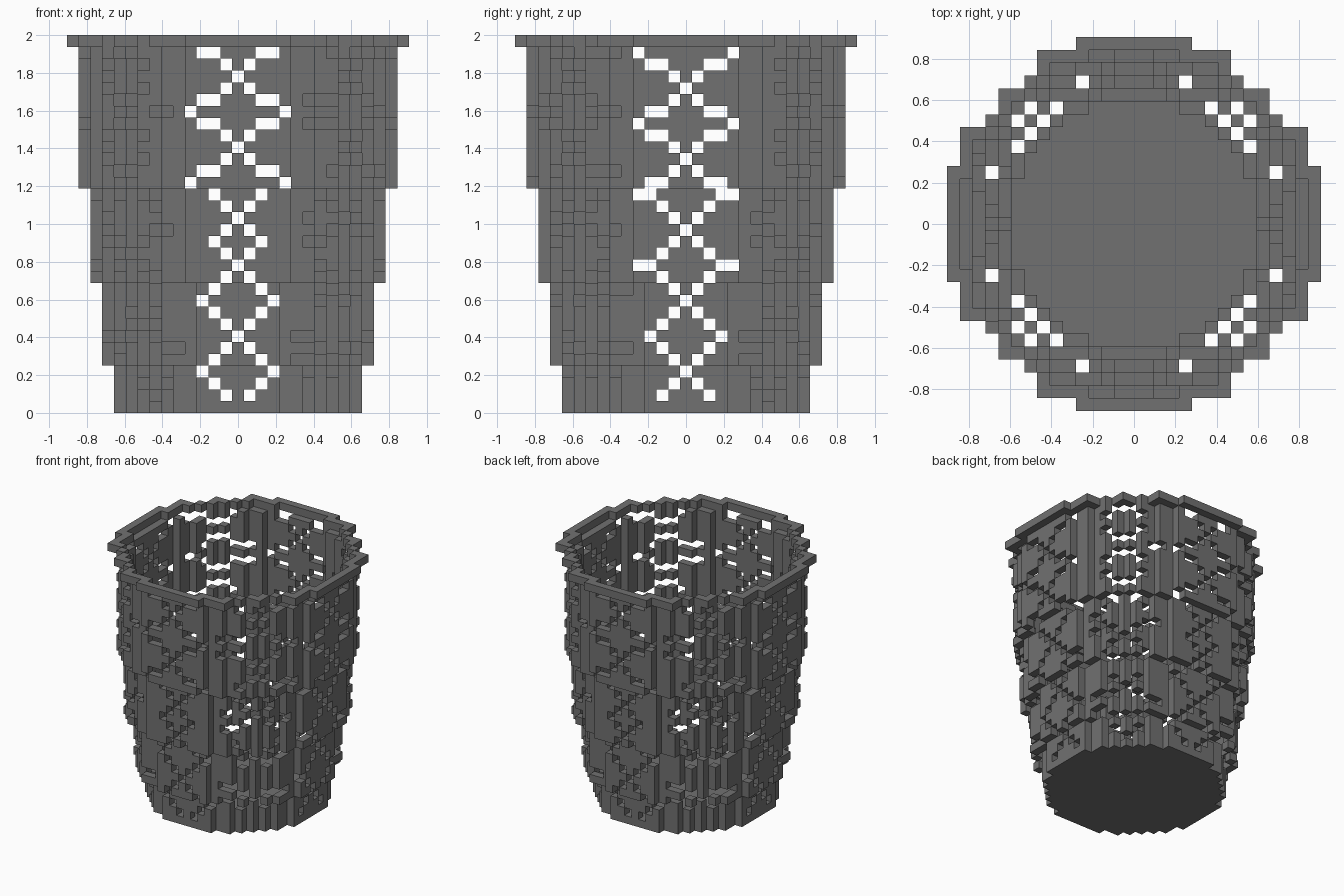
import bpy
import bmesh
import math

cube = bpy.data.objects.get("Cube")
if cube:
    bpy.data.objects.remove(cube, do_unlink=True)

V = 2 / 32              # edge of one block
HALF = 15
STEP = 0.0975           # angular pitch of the lattice
QUARTER = math.pi / 2

grey = bpy.data.materials.new("dark_grey")
grey.use_nodes = True
GREY = (0.165, 0.165, 0.165, 1)
grey.diffuse_color = GREY
grey.node_tree.nodes["Principled BSDF"].inputs["Base Color"].default_value = GREY

# Part name: (first layer, end layer, inner radius, outer radius), in blocks
BANDS = {
    "base_floor": (0, 1, 0, 10.5),
    "lower_wall": (1, 4, 9.7, 10.5),
    "lower_middle_wall": (4, 11, 10.76, 11.68),
    "upper_middle_wall": (11, 19, 11.7, 12.81),
    "upper_wall": (19, 31, 12.85, 13.7),
    "rim": (31, 32, 13.43, 14.8),
}
# Blocks left out at the rounded corners, as (short side, long side)
GAPS = {(4, 11), (6, 9), (7, 8), (8, 9), (8, 12), (9, 11)}


def crossing(z, k, phase):
    """True on two slots that rise and fall one layer per step k."""
    return (z - k - phase) % 6 == 0 or (z + k - phase) % 6 == 0


def is_lattice_hole(x, y, z):
    """Crossing diagonal slots around the wall, in step on opposite sides."""
    angle = math.atan2(y, x)
    side = round(angle / QUARTER)
    offset = angle - side * QUARTER
    on_x_side = side % 2 == 0
    # crossing slots on the flat panels
    if abs(offset) < 0.34:
        if on_x_side:
            phase = 3
        else:
            phase = 0 if z < 14 else 4
        return crossing(z, round(abs(offset) / STEP), phase)
    # solid posts beside the panels
    if abs(offset) < 0.43:
        return False
    # sparse slots between post and corner
    if abs(offset) < 0.6:
        if offset > 0:
            return z % 10 in (4, 6) and not (on_x_side and z >= 19)
        return z % (5 if on_x_side else 10) == (0 if on_x_side else 5)
    # crossing slots on the corners
    k = round((QUARTER / 2 - abs(offset)) / STEP)
    return crossing(z, k, 1 if x * y > 0 else 4)


def band_cells(first, end, inner, outer):
    cells = set()
    for x in range(-HALF, HALF + 1):
        for y in range(-HALF, HALF + 1):
            pair = tuple(sorted((abs(x), abs(y))))
            if not inner <= math.hypot(x, y) <= outer:
                continue
            if inner and pair in GAPS:
                continue
            for z in range(first, end):
                if first == 0 or end == 32 or not is_lattice_hole(x, y, z):
                    cells.add((x, y, z))
    return cells


def build_blocks(name, cells, filled):
    """Mesh the exposed sides of the blocks in one part."""
    bm = bmesh.new()
    verts = {}

    def vert(p):
        if p not in verts:
            verts[p] = bm.verts.new(((p[0] - 0.5) * V, (p[1] - 0.5) * V, p[2] * V))
        return verts[p]

    for cell in sorted(cells):
        for axis in range(3):
            u, w = (axis + 1) % 3, (axis + 2) % 3
            for sign in (0, 1):
                near = list(cell)
                near[axis] += 2 * sign - 1
                if tuple(near) in filled:
                    continue
                corners = []
                for du, dw in ((0, 0), (1, 0), (1, 1), (0, 1)):
                    p = list(cell)
                    p[axis] += sign
                    p[u] += du
                    p[w] += dw
                    corners.append(vert(tuple(p)))
                bm.faces.new(corners if sign else corners[::-1])
    mesh = bpy.data.meshes.new(name)
    bm.to_mesh(mesh)
    bm.free()
    mesh.materials.append(grey)
    obj = bpy.data.objects.new(name, mesh)
    bpy.context.collection.objects.link(obj)


# Basket: floor, four widening wall bands and the rim
parts = {name: band_cells(*band) for name, band in BANDS.items()}
filled = set().union(*parts.values())
for name, cells in parts.items():
    build_blocks(name, cells, filled)
